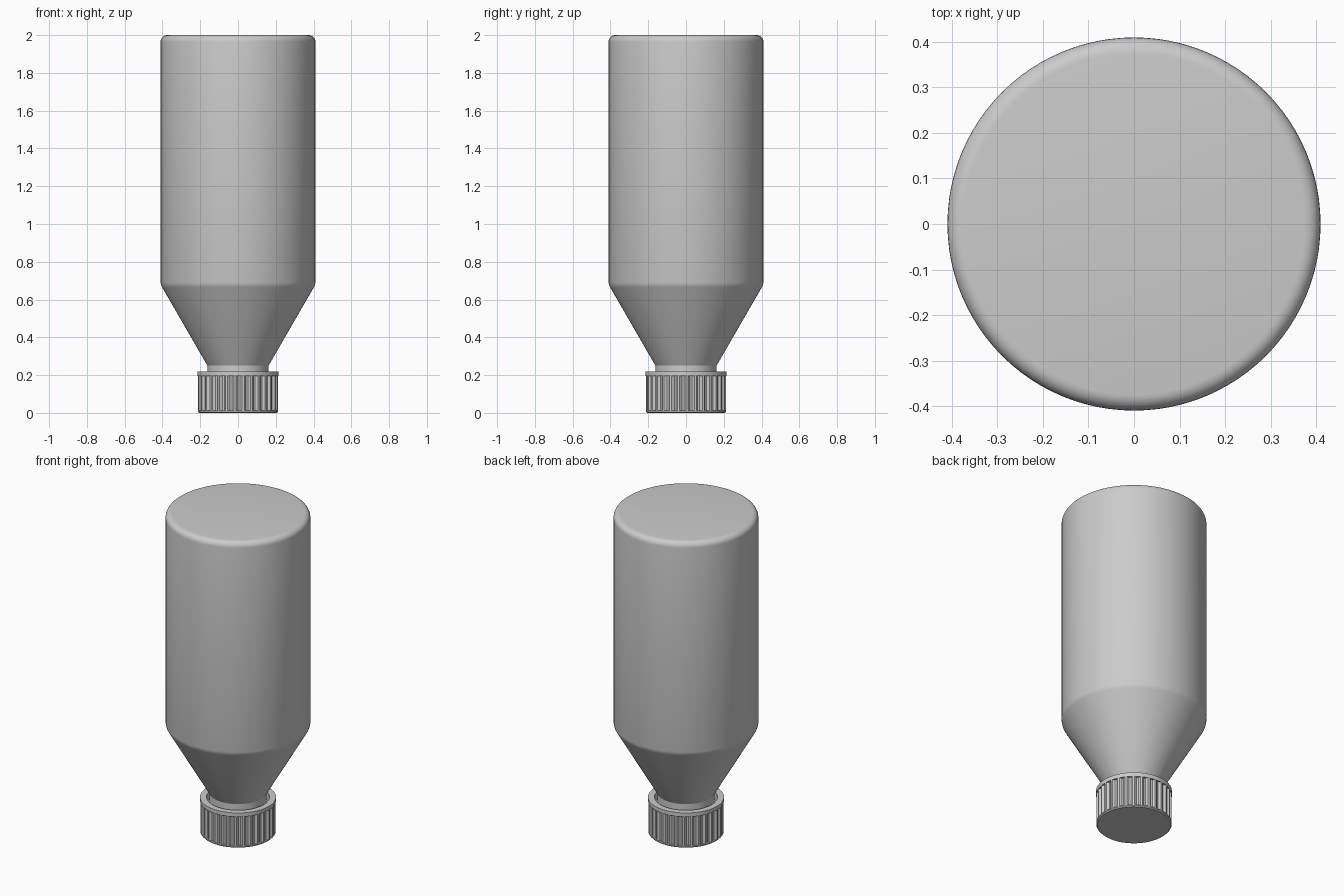
import bpy, bmesh, math

cube = bpy.data.objects.get("Cube")
if cube:
    bpy.data.objects.remove(cube, do_unlink=True)

grey = bpy.data.materials.new("light grey plastic")
grey.use_nodes = True
COLOUR = (0.6, 0.6, 0.6, 1)
grey.diffuse_color = COLOUR
grey.node_tree.nodes["Principled BSDF"].inputs["Base Color"].default_value = COLOUR


def lathe(name, profile, segments, cut=None):
    """Spin (radius, z) points round z; cut(ring, segment) reduces the radius."""
    bm = bmesh.new()
    rings = []
    for i, (r, z) in enumerate(profile):
        ring = []
        for s in range(segments):
            a = 2 * math.pi * s / segments
            rr = r - (cut(i, s) if cut else 0)
            ring.append(bm.verts.new((rr * math.cos(a), rr * math.sin(a), z)))
        rings.append(ring)
    for low, high in zip(rings, rings[1:]):
        for s in range(segments):
            t = (s + 1) % segments
            bm.faces.new((low[s], low[t], high[t], high[s]))
    bm.faces.new(rings[0][::-1])
    bm.faces.new(rings[-1])
    bmesh.ops.recalc_face_normals(bm, faces=bm.faces)
    mesh = bpy.data.meshes.new(name)
    bm.to_mesh(mesh)
    bm.free()
    mesh.materials.append(grey)
    obj = bpy.data.objects.new(name, mesh)
    bpy.context.collection.objects.link(obj)
    bpy.ops.object.select_all(action="DESELECT")
    obj.select_set(True)
    bpy.context.view_layer.objects.active = obj
    bpy.ops.object.shade_smooth_by_angle(angle=math.radians(28))
    return obj


# Inverted bottle: neck, cone shoulder, cylinder and rounded base
RADIUS, ROUND, STEPS = 0.41, 0.035, 6
body = [(0.162, 0.04), (0.162, 0.25), (0.401, 0.664), (0.407, 0.676), (RADIUS, 0.69)]
for k in range(STEPS + 1):
    a = math.pi / 2 * k / STEPS
    body.append((RADIUS - ROUND + ROUND * math.cos(a), 2 - ROUND + ROUND * math.sin(a)))
lathe("bottle_body", body, 96)

# Screw cap: closed bottom, grooved grip, plain rim, open mouth round the neck
RIBS = 30
cap = [(0.207, 0), (0.213, 0.006), (0.213, 0.012), (0.213, 0.012), (0.213, 0.195),
       (0.213, 0.195), (0.215, 0.198), (0.215, 0.22), (0.178, 0.22), (0.178, 0.17)]
lathe("screw_cap", cap, RIBS * 4,
      lambda ring, s: 0.012 if ring in (3, 4) and s % 4 > 1 else 0)
